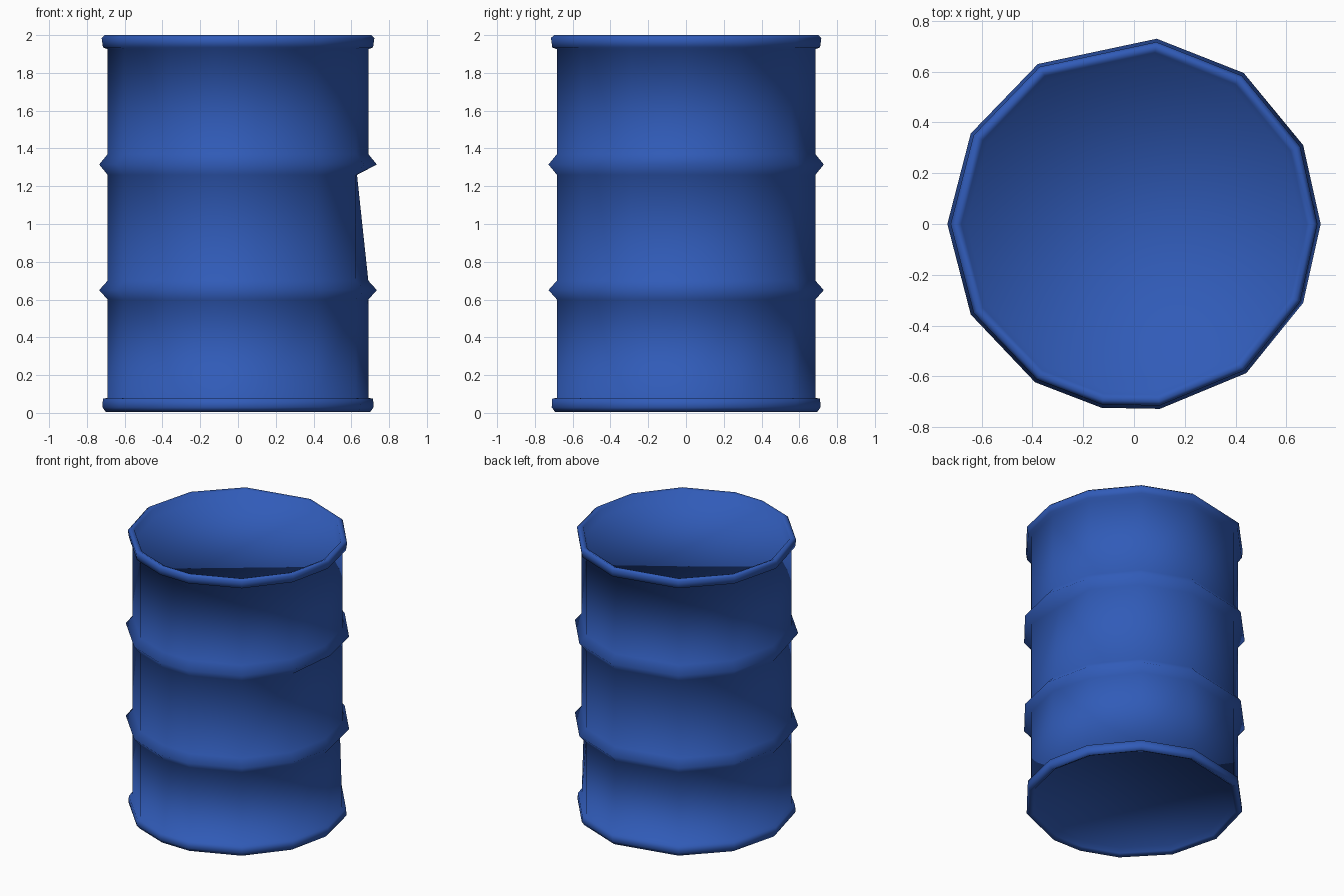
import bpy, bmesh, math

if "Cube" in bpy.data.objects:
    bpy.data.objects.remove(bpy.data.objects["Cube"])

# Single blue paint
blue = bpy.data.materials.new("blue_paint")
blue.diffuse_color = (0.03, 0.105, 0.48, 1)
blue.use_nodes = True
blue.node_tree.nodes["Principled BSDF"].inputs["Base Color"].default_value = blue.diffuse_color

# Uneven side angles of the dented low-poly drum (degrees)
ANGLES = [0, 25, 54, 83, 121, 151, 180, 209, 238, 260, 278, 307, 335]

# Profile (radius, height): underside, bottom rim, ribbed wall, top rim, sunken lid
profile = [(0.65, 0.05), (0.67, 0.02), (0.70, 0.005), (0.718, 0.03), (0.715, 0.075),
           (0.69, 0.08), (0.69, 0.60), (0.735, 0.65), (0.69, 0.70),
           (0.69, 1.26), (0.735, 1.315), (0.69, 1.37), (0.69, 1.925),
           (0.715, 1.935), (0.722, 1.985), (0.705, 2.0), (0.68, 1.99), (0.66, 1.94)]

# Dents: angle, height, angular width, height width, depth
DENTS = [(0, 1.26, 14, 0.6, 0.06), (260, 0.35, 14, 0.4, 0.012), (25, 0.60, 14, 0.2, 0.015)]


def dent(a, z):
    total = 0
    for da, dz, wa, wz, depth in DENTS:
        d = abs((a - da + 180) % 360 - 180)
        if z < dz + 0.01:
            total += depth * math.exp(-(d / wa) ** 2 * 2 - ((z - dz) / wz) ** 2 * 8)
    return total


bm = bmesh.new()
rings = []
for r, z in profile:
    ring = []
    for a in ANGLES:
        rr = r - dent(a, z)
        t = math.radians(a)
        ring.append(bm.verts.new((rr * math.cos(t), rr * math.sin(t), z)))
    rings.append(ring)
n = len(ANGLES)
for lo, hi in zip(rings, rings[1:]):
    for i in range(n):
        j = (i + 1) % n
        bm.faces.new((lo[i], lo[j], hi[j], hi[i]))
# Underside and lid
bm.faces.new(list(reversed(rings[0])))
bm.faces.new(rings[-1])
bmesh.ops.recalc_face_normals(bm, faces=bm.faces)

mesh = bpy.data.meshes.new("drum_body")
bm.to_mesh(mesh)
bm.free()
mesh.materials.append(blue)
drum = bpy.data.objects.new("drum_body", mesh)
bpy.context.collection.objects.link(drum)
bpy.context.view_layer.objects.active = drum
drum.select_set(True)
bpy.ops.object.shade_smooth_by_angle(angle=math.radians(100))
